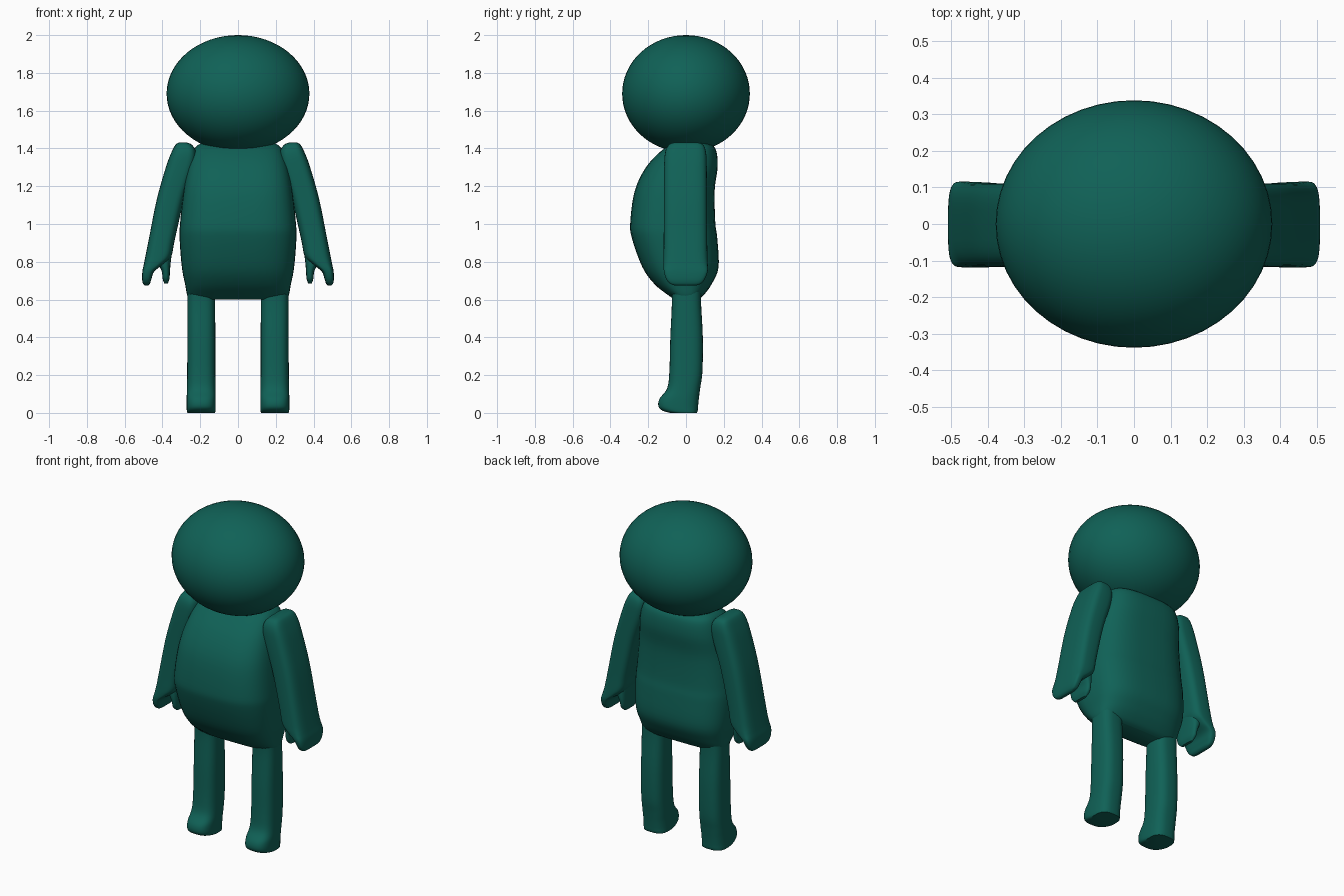
import bpy, bmesh, math

teal = bpy.data.materials.new("dark teal")
teal.diffuse_color = (0.005, 0.12, 0.094, 1)


def finish(obj, mirror=False):
    obj.data.materials.append(teal)
    bpy.ops.object.select_all(action='DESELECT')
    obj.select_set(True)
    bpy.context.view_layer.objects.active = obj
    bpy.ops.object.shade_smooth_by_angle(angle=math.radians(50))
    if mirror:
        obj.modifiers.new("mirror", 'MIRROR')


def smooth_keys(keys, steps=5):
    """Catmull-Rom curve through the key sections."""
    out = []
    for i in range(len(keys) - 1):
        a, b = keys[max(i - 1, 0)], keys[i]
        c, d = keys[i + 1], keys[min(i + 2, len(keys) - 1)]
        for s in range(steps):
            t = s / steps
            out.append([0.5 * (2 * q + (r - p) * t + (2 * p - 5 * q + 4 * r - w) * t * t
                               + (3 * q - p - 3 * r + w) * t ** 3)
                        for p, q, r, w in zip(a, b, c, d)])
    return out + [list(keys[-1])]


def loft(name, keys, power=2.8, mirror=False, n=40):
    """Skin rounded-box sections given as (z, x0, x1, y0, y1)."""
    bm = bmesh.new()
    rings = []
    for z, x0, x1, y0, y1 in smooth_keys(keys):
        ring = []
        for i in range(n):
            a = 2 * math.pi * i / n
            c, s = math.cos(a), math.sin(a)
            u = math.copysign(abs(c) ** (2 / power), c)
            v = math.copysign(abs(s) ** (2 / power), s)
            ring.append(bm.verts.new(((x0 + x1) / 2 + u * (x1 - x0) / 2,
                                      (y0 + y1) / 2 + v * (y1 - y0) / 2, max(z, 0))))
        rings.append(ring)
    for r, q in zip(rings, rings[1:]):
        for i in range(n):
            j = (i + 1) % n
            bm.faces.new((r[i], r[j], q[j], q[i]))
    bm.faces.new(rings[0])
    bm.faces.new(rings[-1])
    bmesh.ops.recalc_face_normals(bm, faces=bm.faces)
    mesh = bpy.data.meshes.new(name)
    bm.to_mesh(mesh)
    bm.free()
    obj = bpy.data.objects.new(name, mesh)
    bpy.context.collection.objects.link(obj)
    finish(obj, mirror)


# Head: a wide ball
bpy.ops.mesh.primitive_uv_sphere_add(segments=48, ring_count=32, location=(0, 0, 1.69))
head = bpy.context.object
head.name = "head"
head.scale = (0.378, 0.338, 0.31)
finish(head)

# Torso: round belly in front, flatter back
loft("torso", [(z, -x, x, y0, y1) for z, x, y0, y1 in (
    (1.43, 0.19, -0.05, 0.11), (1.40, 0.23, -0.115, 0.155), (1.31, 0.263, -0.205, 0.168),
    (1.18, 0.287, -0.27, 0.152), (1.01, 0.306, -0.295, 0.155), (0.92, 0.309, -0.285, 0.166),
    (0.77, 0.297, -0.23, 0.172), (0.68, 0.28, -0.165, 0.135), (0.62, 0.268, -0.09, 0.09),
    (0.60, 0.25, -0.06, 0.06))], 3)

# Arms with outer fingers
loft("arm", (
    (1.432, 0.275, 0.31, -0.06, 0.06), (1.42, 0.245, 0.33, -0.09, 0.09),
    (1.38, 0.222, 0.352, -0.11, 0.106), (1.30, 0.23, 0.382, -0.116, 0.11),
    (1.13, 0.285, 0.43, -0.117, 0.111), (0.92, 0.334, 0.472, -0.118, 0.112),
    (0.83, 0.353, 0.49, -0.119, 0.114), (0.79, 0.39, 0.498, -0.119, 0.115),
    (0.75, 0.442, 0.506, -0.117, 0.115), (0.71, 0.458, 0.508, -0.105, 0.1),
    (0.685, 0.466, 0.503, -0.085, 0.08), (0.675, 0.476, 0.494, -0.06, 0.055)), 3.6, True)

# Thumbs on the inner side of the hands
loft("thumb", (
    (0.88, 0.345, 0.44, -0.08, 0.08), (0.80, 0.356, 0.425, -0.085, 0.085),
    (0.75, 0.36, 0.404, -0.08, 0.08), (0.71, 0.363, 0.399, -0.07, 0.07),
    (0.685, 0.372, 0.39, -0.045, 0.045)), 2.8, True)

# Legs with short toes
loft("leg", (
    (0.68, 0.12, 0.268, -0.08, 0.08), (0.58, 0.121, 0.268, -0.075, 0.08),
    (0.40, 0.12, 0.268, -0.083, 0.089), (0.22, 0.12, 0.269, -0.088, 0.087),
    (0.13, 0.119, 0.27, -0.1, 0.075), (0.075, 0.118, 0.272, -0.14, 0.068),
    (0.035, 0.118, 0.272, -0.146, 0.064), (0.012, 0.119, 0.271, -0.125, 0.062),
    (0.0, 0.122, 0.268, -0.085, 0.058)), 2.8, True)
